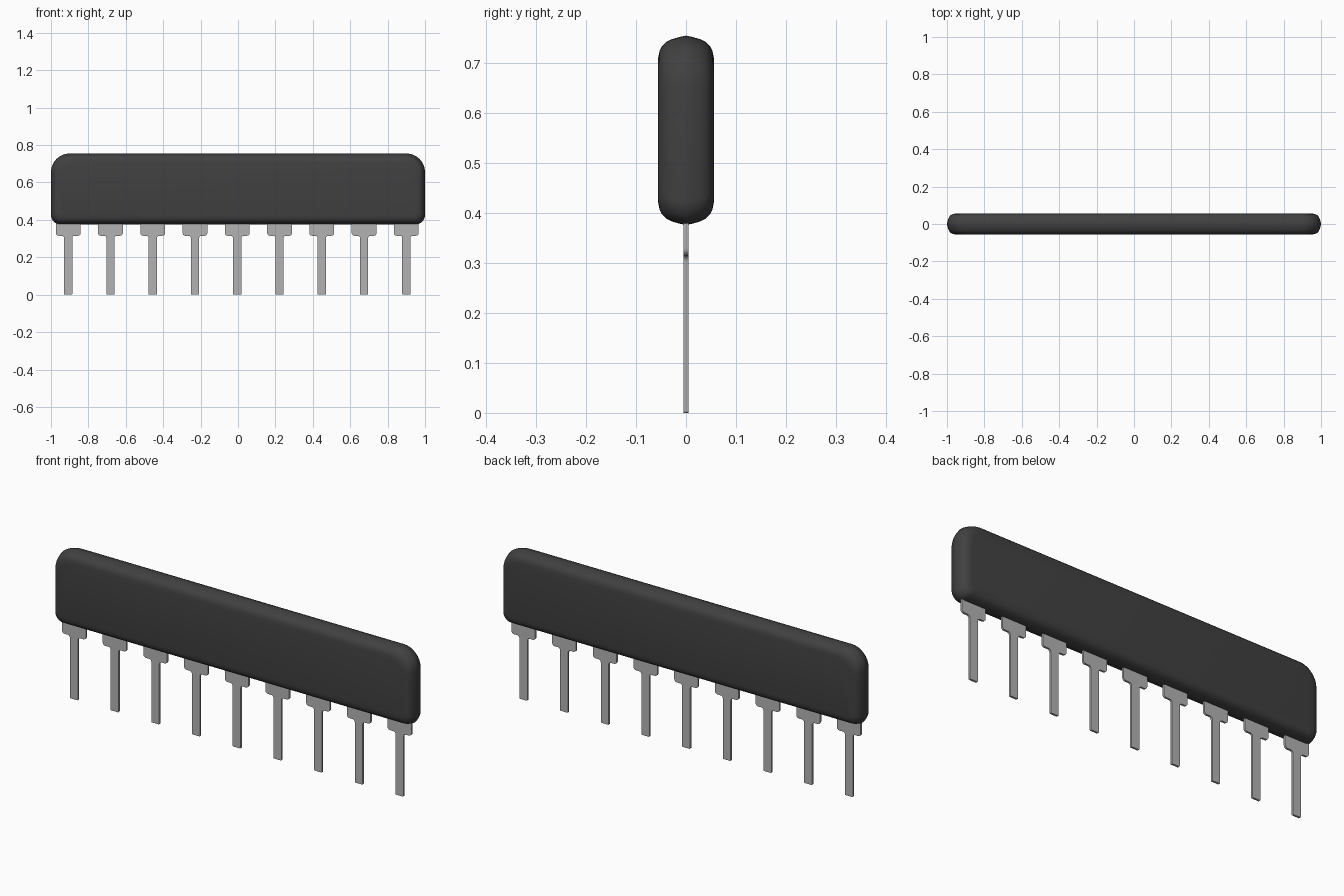
import bpy, bmesh
from math import sin, cos, pi
from mathutils import Vector

cube = bpy.data.objects.get("Cube")
if cube:
    bpy.data.objects.remove(cube, do_unlink=True)


def make_material(name, rgb):
    mat = bpy.data.materials.new(name)
    mat.use_nodes = True
    mat.diffuse_color = (*rgb, 1)
    node = mat.node_tree.nodes["Principled BSDF"]
    node.inputs["Base Color"].default_value = (*rgb, 1)
    node.inputs["Roughness"].default_value = 0.6
    return mat


def rounded_outline(corners, steps):
    """Round each (x, z, radius) corner of a closed outline."""
    points = []
    for i, (x, z, r) in enumerate(corners):
        here = Vector((x, z))
        prev = (Vector(corners[i - 1][:2]) - here).normalized()
        nxt = (Vector(corners[(i + 1) % len(corners)][:2]) - here).normalized()
        centre = here + (prev + nxt) * r
        for k in range(steps + 1):
            a = pi / 2 * k / steps
            points.append(centre - nxt * r * cos(a) - prev * r * sin(a))
    return points


def loft(name, layers, mat, smooth):
    """Bridge outlines stacked along y, and cap both ends."""
    bm = bmesh.new()
    rings = [[bm.verts.new((p.x, y, p.y)) for p in pts] for y, pts in layers]
    n = len(rings[0])
    for a, b in zip(rings, rings[1:]):
        for i in range(n):
            j = (i + 1) % n
            bm.faces.new((a[i], a[j], b[j], b[i]))
    bm.faces.new(rings[0])
    bm.faces.new(rings[-1])
    bmesh.ops.recalc_face_normals(bm, faces=bm.faces)
    mesh = bpy.data.meshes.new(name)
    bm.to_mesh(mesh)
    bm.free()
    mesh.materials.append(mat)
    obj = bpy.data.objects.new(name, mesh)
    bpy.context.collection.objects.link(obj)
    bpy.ops.object.select_all(action="DESELECT")
    obj.select_set(True)
    bpy.context.view_layer.objects.active = obj
    bpy.ops.object.shade_smooth_by_angle(angle=smooth)
    return obj


black = make_material("dark coating", (0.052, 0.052, 0.052))
metal = make_material("grey metal", (0.45, 0.45, 0.45))

# Coated body: rounded slab whose edge swells to a soft ridge at mid thickness
BOTTOM, TOP = 0.376, 0.755


def body_outline(inset):
    x, low, high = 1 - inset, BOTTOM + inset, TOP - inset
    r_low, r_high = 0.05 - inset * 0.5, 0.1 - inset * 0.5
    return rounded_outline([(-x, low, r_low), (x, low, r_low),
                            (x, high, r_high), (-x, high, r_high)], 8)


half = [(0.0, 0.0), (0.014, 0.003), (0.028, 0.007), (0.04, 0.013),
        (0.048, 0.021), (0.053, 0.031), (0.056, 0.046)]
profile = [(-y, i) for y, i in reversed(half[1:])] + half
loft("body", [(y, body_outline(i)) for y, i in profile], black, pi / 4)

# Nine flat pins: a wide shoulder under the body and a narrow leg
TAB, LEG, SHOULDER, THICK = 0.066, 0.022, 0.315, 0.005
pin_outline = rounded_outline([
    (-LEG, 0, 0.004), (LEG, 0, 0.004), (LEG, SHOULDER, 0.012),
    (TAB, SHOULDER, 0.014), (TAB, 0.42, 0.004), (-TAB, 0.42, 0.004),
    (-TAB, SHOULDER, 0.014), (-LEG, SHOULDER, 0.012)], 4)
for n in range(9):
    pin = loft(f"pin_{n + 1}", [(-THICK, pin_outline), (THICK, pin_outline)],
               metal, pi / 6)
    pin.location.x = -0.004 + (n - 4) * 0.226
